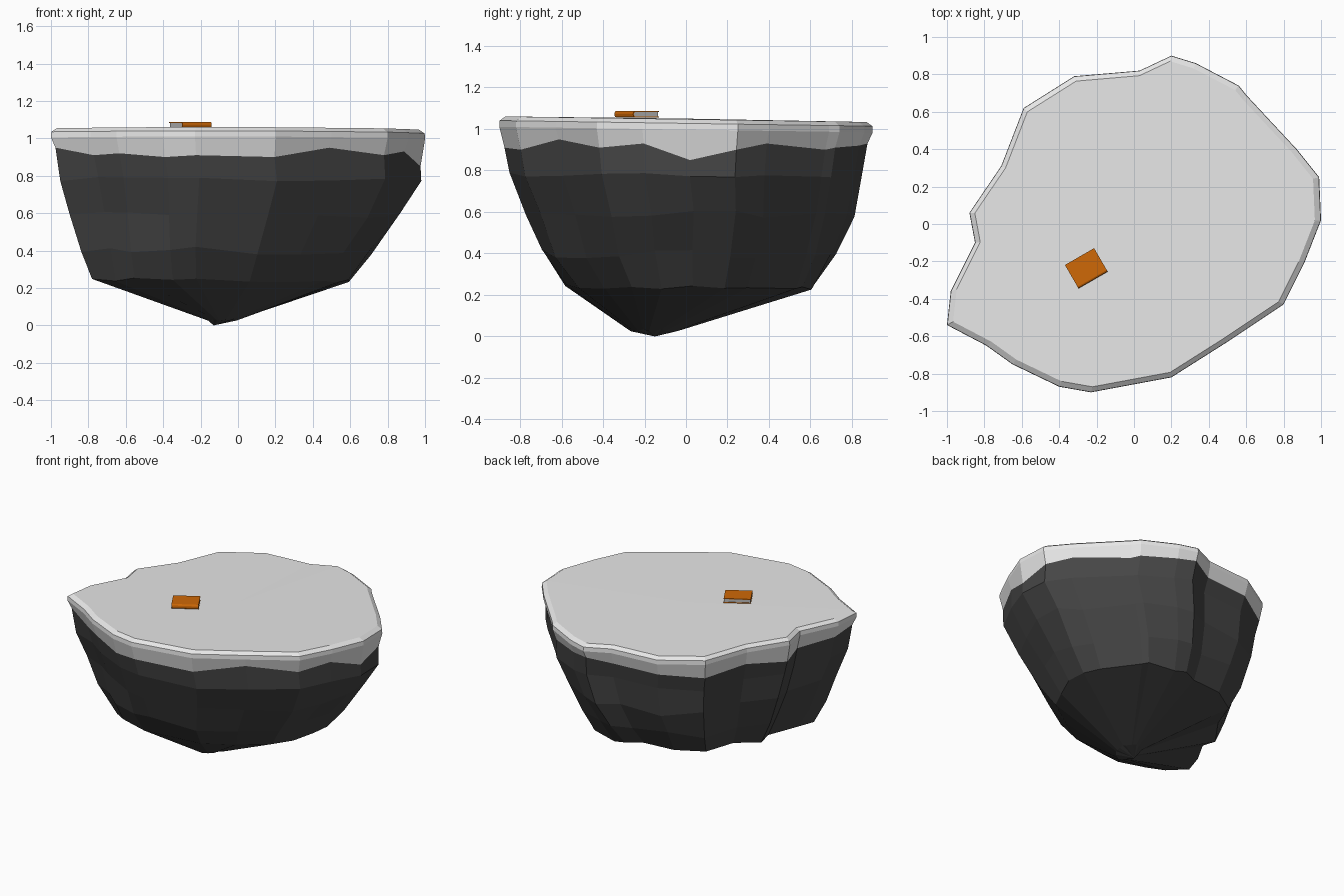
import bpy, bmesh, math, random
from mathutils import Matrix, Vector

random.seed(4)

default_cube = bpy.data.objects.get("Cube")
if default_cube:
    bpy.data.objects.remove(default_cube, do_unlink=True)


def make_material(name, colour):
    material = bpy.data.materials.new(name)
    material.use_nodes = True
    material.diffuse_color = (*colour, 1)
    shader = next(n for n in material.node_tree.nodes if n.type == "BSDF_PRINCIPLED")
    shader.inputs["Base Color"].default_value = (*colour, 1)
    return material


pale_stone = make_material("pale_stone", (0.8, 0.8, 0.8))
dark_rock = make_material("dark_rock", (0.06, 0.06, 0.06))
orange_cover = make_material("orange_cover", (0.62, 0.14, 0.002))
grey_pages = make_material("grey_pages", (0.5, 0.5, 0.5))


def finish(bm, name, *materials):
    bmesh.ops.recalc_face_normals(bm, faces=bm.faces)
    mesh = bpy.data.meshes.new(name)
    bm.to_mesh(mesh)
    bm.free()
    for material in materials:
        mesh.materials.append(material)
    thing = bpy.data.objects.new(name, mesh)
    bpy.context.collection.objects.link(thing)
    return thing


# Island outline: x, y and the height where pale rim meets dark rock
outline = [
    (1, .02, .85), (.99, .25, .9), (.87, .4, .93), (.6, .69, .9), (.56, .74, .91),
    (.33, .86, .92), (.2, .9, .93), (.03, .82, .9), (-.32, .79, .9), (-.59, .62, .88),
    (-.71, .31, .9), (-.88, .06, .87), (-.85, -.1, .9), (-.98, -.36, .92),
    (-1, -.54, .95), (-.79, -.65, .91), (-.65, -.75, .92), (-.4, -.87, .9),
    (-.23, -.9, .91), (.2, -.82, .9), (.5, -.63, .95), (.8, -.43, .91), (.91, -.21, .93),
]


def top_height(y):
    return 1.047 - 0.015 * y


def corner(x, y):
    """One on the diagonal where x equals y, fading to zero at the axes."""
    return max(0, 2 * x * y / (x * x + y * y)) ** 3


# Rock rings: x scale, y scale, x shift, y shift, height, roughness, corner bulge
rock_rings = [
    (.965, .945, .015, 0, .78, .015, 0),
    (.885, .88, -.015, .02, .59, .02, 0),
    (.765, .785, -.05, .015, .4, .025, .05),
    (.66, .655, -.07, .02, .24, .015, .13),
    (.08, .13, -.08, -.15, .03, .005, 0),
]

bm = bmesh.new()
rings = []
# Pale rim rings: flat edge, bevel, widest line, underside
for scale, drop in ((.967, 0), (.998, .02), (1, .05)):
    rings.append([bm.verts.new((x * scale, y * scale, top_height(y) - drop))
                  for x, y, rim in outline])
rings.append([bm.verts.new((x * .976, y * .972, rim)) for x, y, rim in outline])
# Rough rock below the rim
for sx, sy, dx, dy, height, rough, bulge in rock_rings:
    ring = []
    for x, y, rim in outline:
        grow = 1 + bulge * corner(x, y)
        ring.append(bm.verts.new((x * sx * grow + dx, y * sy * grow + dy,
                                  height + random.uniform(-rough, rough))))
    rings.append(ring)

count = len(outline)
for level, (upper, lower) in enumerate(zip(rings, rings[1:])):
    for i in range(count):
        j = (i + 1) % count
        face = bm.faces.new((upper[i], lower[i], lower[j], upper[j]))
        face.material_index = 0 if level < 3 else 1
# Flat top and pointed underside
centre = bm.verts.new((0, 0, top_height(0) + .003))
tip = bm.verts.new((-.13, -.15, 0))
for i in range(count):
    j = (i + 1) % count
    bm.faces.new((centre, rings[0][i], rings[0][j]))
    bm.faces.new((tip, rings[-1][j], rings[-1][i])).material_index = 1
finish(bm, "floating_island", pale_stone, dark_rock)

# Book lying on the island
length, width, thick, board = .18, .145, .032, .005
book_place = (Matrix.Translation((-.255, -.237, 1.055))
              @ Matrix.Rotation(math.radians(30), 4, "Z"))


def spine_arc(radius, bulge, steps=6):
    angles = [math.pi * (k / steps - .5) for k in range(steps + 1)]
    return [(-width / 2 + bulge * (1 - math.cos(a)), thick / 2 + radius * math.sin(a))
            for a in angles]


def extrude_profile(profile, half_length, name, material):
    bm = bmesh.new()
    face = bm.faces.new([bm.verts.new((-half_length, y, z)) for y, z in profile])
    result = bmesh.ops.extrude_face_region(bm, geom=[face])
    moved = [v for v in result["geom"] if isinstance(v, bmesh.types.BMVert)]
    bmesh.ops.translate(bm, verts=moved, vec=Vector((half_length * 2, 0, 0)))
    thing = finish(bm, name, material)
    thing.matrix_world = book_place
    return thing


# Cover: two boards joined by a rounded spine
outer = spine_arc(thick / 2, .01)
inner = [(y + board, z) for y, z in spine_arc(thick / 2 - board, .008)]
cover = ([(width / 2, 0)] + outer + [(width / 2, thick), (width / 2, thick - board)]
         + inner[::-1] + [(width / 2, board)])
extrude_profile(cover, length / 2, "book_cover", orange_cover)

# Page block set just inside the boards
pages = [(width / 2 - .004, board), (width / 2 - .004, thick - board)] + inner[::-1]
extrude_profile(pages, length / 2 - .003, "book_pages", grey_pages)
